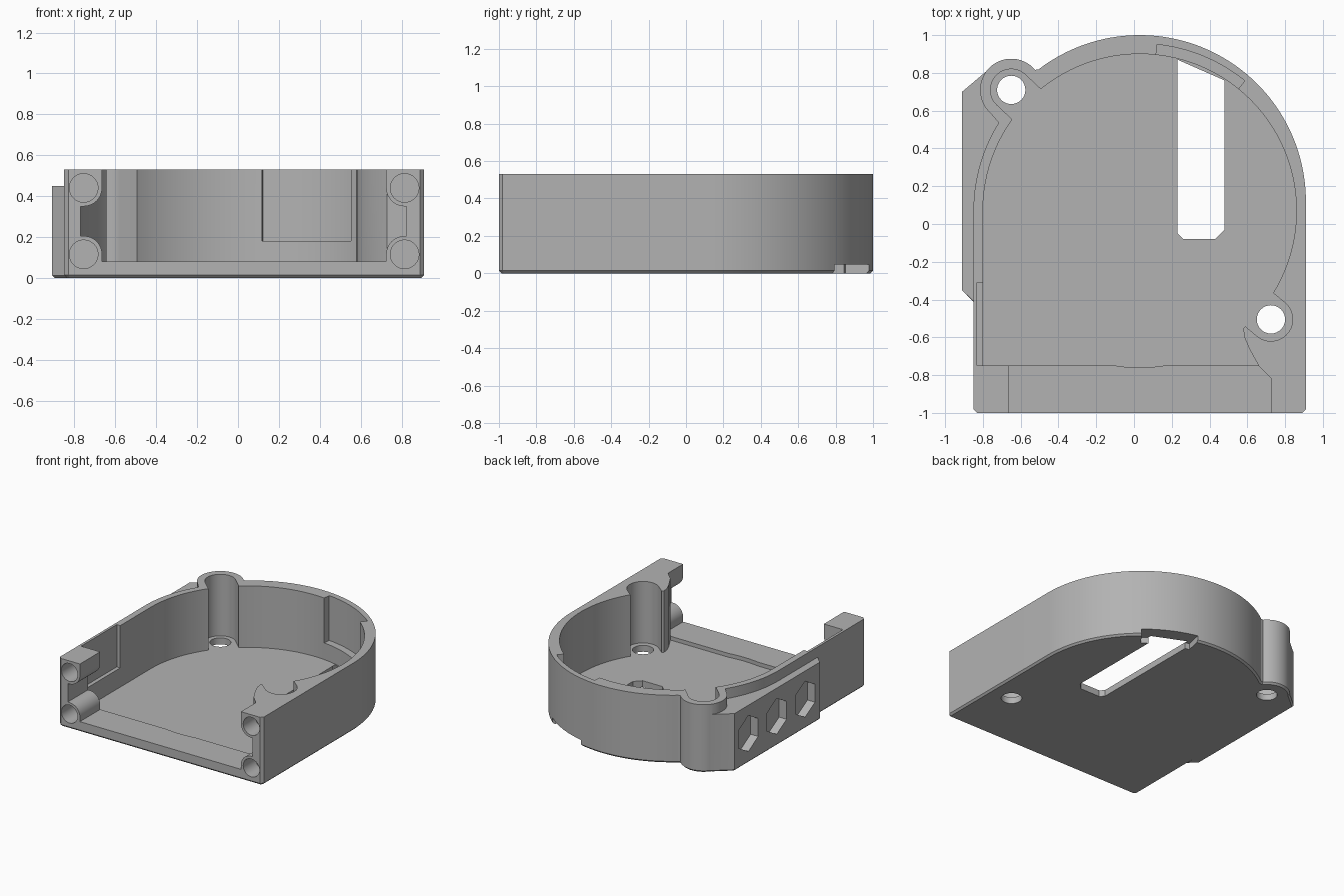
import bpy, bmesh
from math import cos, sin, radians, atan2
from mathutils import Vector

old = bpy.data.objects.get("Cube")
if old:
    bpy.data.objects.remove(old, do_unlink=True)

grey = bpy.data.materials.new("plain_grey")
grey.use_nodes = True
grey.diffuse_color = (0.45, 0.45, 0.45, 1)
grey.node_tree.nodes["Principled BSDF"].inputs["Base Color"].default_value = grey.diffuse_color

HEIGHT, FLOOR, SILL = 0.53, 0.05, 0.08
INNER, R_IN = (0.03, 0.07), 0.83
OUTER, R_OUT = (0.03, 0.12), 0.88
SCREWS = [((-0.65, 0.71), 0.11), ((0.725, -0.505), 0.115)]


def arc(c, r, a0, a1, n):
    angles = [radians(a0 + (a1 - a0) * i / n) for i in range(n + 1)]
    return [(c[0] + r * cos(a), c[1] + r * sin(a)) for a in angles]


def circle(c, r, n=48):
    return arc(c, r, 0, 360, n)[:-1]


def prism(name, pts, lo, hi, axis="z", bevel=0):
    """Extrude a 2D outline from lo to hi along the given axis."""
    place = {"z": lambda a, b, t: (a, b, t),
             "y": lambda a, b, t: (a, t, b),
             "x": lambda a, b, t: (t, a, b)}[axis]
    bm = bmesh.new()
    low = bm.faces.new([bm.verts.new(place(a, b, lo)) for a, b in pts])
    top = bmesh.ops.extrude_face_region(bm, geom=[low], use_keep_orig=True)
    shift = Vector(place(0, 0, hi - lo))
    bmesh.ops.translate(bm, vec=shift,
                        verts=[g for g in top["geom"] if isinstance(g, bmesh.types.BMVert)])
    bmesh.ops.recalc_face_normals(bm, faces=bm.faces)
    if bevel:
        rim = [e for e in bm.edges if all(abs(v.co.z - lo) < 1e-5 for v in e.verts)]
        bmesh.ops.bevel(bm, geom=rim, offset=bevel, segments=1, affect="EDGES")
    mesh = bpy.data.meshes.new(name)
    bm.to_mesh(mesh)
    bm.free()
    mesh.materials.append(grey)
    ob = bpy.data.objects.new(name, mesh)
    bpy.context.collection.objects.link(ob)
    return ob


def box(name, x0, x1, y0, y1, z0, z1):
    return prism(name, [(x0, y0), (x1, y0), (x1, y1), (x0, y1)], z0, z1)


def combine(target, tool, operation):
    tool.hide_render = True
    mod = target.modifiers.new("combine", "BOOLEAN")
    mod.operation, mod.solver, mod.object = operation, "EXACT", tool
    bpy.context.view_layer.objects.active = target
    bpy.ops.object.modifier_apply(modifier=mod.name)
    bpy.data.objects.remove(tool, do_unlink=True)


def cut(tool):
    combine(housing, tool, "DIFFERENCE")


def add(tool):
    combine(housing, tool, "UNION")


# Outer shell: straight sides, round back and the rear corner lobe
outline = [(-0.83, -1), (0.89, -1), (0.91, -0.98)]
outline += arc(OUTER, R_OUT, 0, 127.5, 56)
outline += arc(SCREWS[0][0], 0.165, 40, 227, 28)
outline += arc(INNER, R_OUT, 148, 180, 14) + [(-0.85, -0.98)]
housing = prism("housing", outline, 0, HEIGHT, bevel=0.014)

# Side plate with chamfered ends
add(prism("side_plate", [(-0.83, -0.43), (-0.91, -0.35), (-0.91, 0.7), (-0.78, 0.81),
                         (-0.66, 0.72), (-0.7, 0.45), (-0.8, 0.1)], 0, 0.45, bevel=0.012))

# Main cavity, open at the front
cut(prism("round_cavity", circle(INNER, R_IN, 112), FLOOR, 1))
cut(prism("front_cavity", [(-0.8, 0.07), (-0.8, -0.75), (0.66, -0.75), (0.61, -0.66),
                           (0.585, -0.6), (0.575, -0.53), (0, 0.07)], FLOOR, 1))
cut(prism("front_mouth", [(-0.77, -0.74), (-0.77, -1.1), (0.825, -1.1), (0.825, -0.82),
                          (0.73, -0.82), (0.66, -0.75), (0.654, -0.74)], SILL, 1))

# Screw pockets with necks into the cavity, and through holes
for c, r in SCREWS:
    toward = atan2(INNER[1] - c[1], INNER[0] - c[0])
    d = Vector((cos(toward), sin(toward)))
    side = Vector((-d.y, d.x)) * r
    a = Vector(c)
    deg = toward * 57.29578
    pocket = arc(c, r, deg + 90, deg + 270, 24)
    pocket += [tuple(a - side + d * 0.2), tuple(a + side + d * 0.2)]
    cut(prism("screw_pocket", pocket, FLOOR, 1))
    cut(prism("screw_hole", circle(c, 0.075, 32), -1, 0.2))

# Shallow pockets in the left and rear inner walls
cut(box("wall_pocket", -0.83, -0.7, -0.75, -0.31, 0.2, 1))
cut(prism("rear_recess", arc(INNER, 0.885, 51, 84, 16) + arc(INNER, 0.75, 84, 51, 16), 0.18, 1))

# Floor slot and the shallow notch below the rear wall
cut(prism("floor_slot", [(0.26, -0.08), (0.43, -0.08), (0.48, -0.03), (0.48, 0.76),
                         (0.23, 0.87), (0.23, -0.05)], -1, FLOOR + 0.004))
cut(prism("rear_notch", arc(INNER, 1.1, 52, 78, 14) + arc(INNER, 0.8, 78, 52, 14),
          -1, FLOOR - 0.002))

# Front screw bosses, each with a blind hole
for s, cx, back in ((1, -0.755, -0.75), (-1, 0.815, -0.8)):
    for k, cz, end in ((1, 0.44, HEIGHT), (-1, 0.115, 0.06)):
        curve = [(cx + s * u, cz - k * v) for u, v in arc((0, 0), 0.09, 0, 90, 12)]
        edge = cx - s * 0.075
        profile = curve + [(edge, cz - k * 0.09), (edge, end), (cx + s * 0.09, end)]
        add(prism("front_boss", profile, -1, back, "y"))
        cut(prism("boss_hole", circle((cx, cz), 0.07, 32), -1.1, back - 0.05, "y"))

# Hexagonal nut recesses in the side plate
for y in (0.53, 0.18, -0.17):
    cut(prism("nut_recess", arc((y, 0.23), 0.14, 30, 330, 5), -1, -0.845, "x"))

bpy.ops.object.select_all(action="DESELECT")
housing.select_set(True)
bpy.context.view_layer.objects.active = housing
bpy.ops.object.shade_smooth_by_angle(angle=radians(25))
